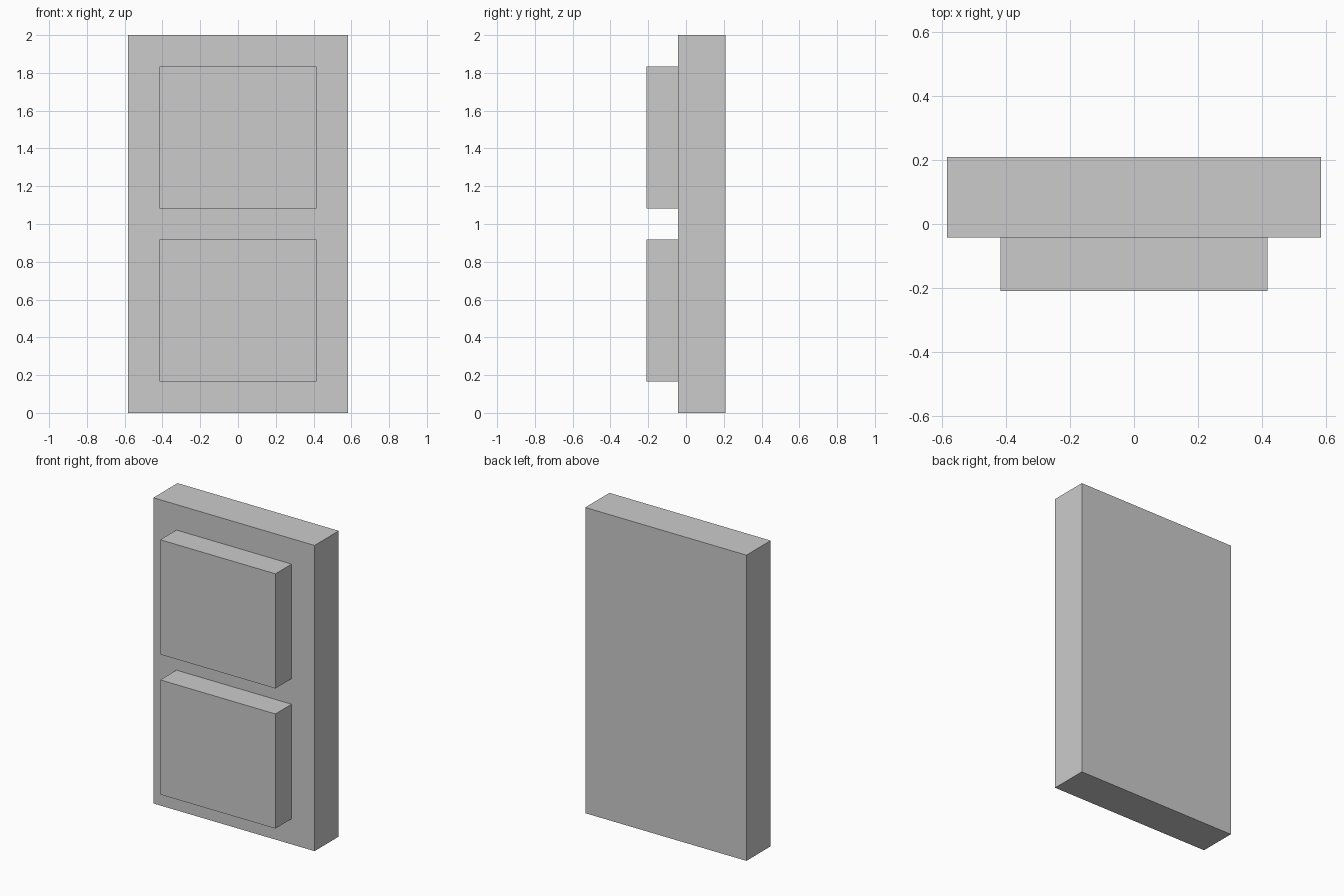
import bpy
import bmesh
from mathutils import Matrix, Vector

if "Cube" in bpy.data.objects:
    bpy.data.objects.remove(bpy.data.objects["Cube"])

U = 1 / 12  # design module: the slab is 24 modules tall


def box(name, low, high):
    """Axis-aligned box between two corners, given in modules."""
    low, high = Vector(low) * U, Vector(high) * U
    bm = bmesh.new()
    matrix = Matrix.LocRotScale((low + high) / 2, None, high - low)
    bmesh.ops.create_cube(bm, size=1, matrix=matrix)
    mesh = bpy.data.meshes.new(name)
    bm.to_mesh(mesh)
    bm.free()
    obj = bpy.data.objects.new(name, mesh)
    bpy.context.collection.objects.link(obj)
    return obj


# Back slab
box("back_slab", (-7, -0.5, 0), (7, 2.5, 24))

# Two raised front panels, sitting on the slab face
for name, bottom in (("lower_panel", 2), ("upper_panel", 13)):
    box(name, (-5, -2.5, bottom), (5, -0.5, bottom + 9))
